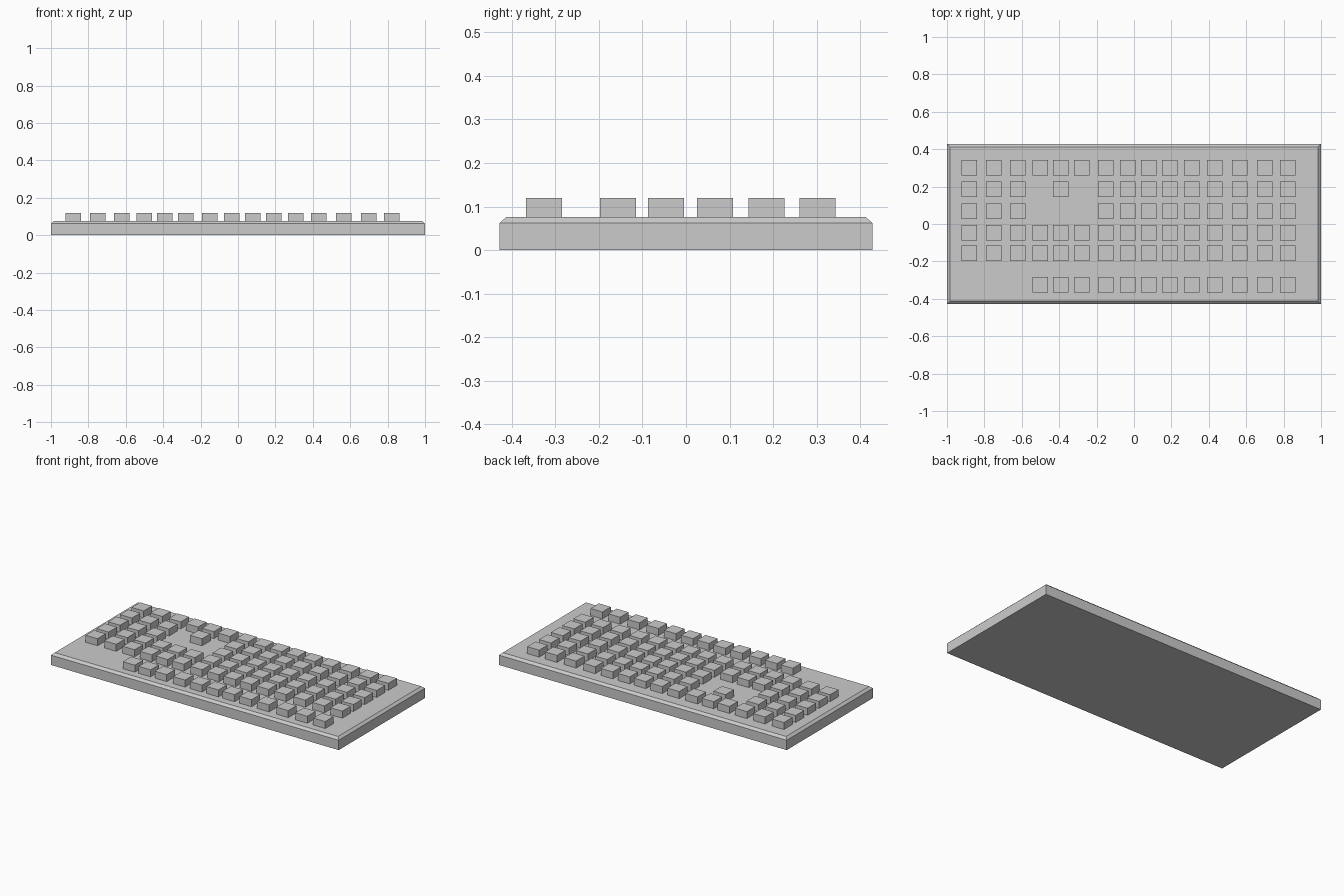
import bpy, bmesh

if "Cube" in bpy.data.objects:
    bpy.data.objects.remove(bpy.data.objects["Cube"])

HALF_X, HALF_Y = 1.0, 0.428
RIM_Z, DECK_Z, BEVEL = 0.062, 0.076, 0.015
KEY, KEY_TOP, KEY_SINK = 0.083, 0.12, 0.07

COLUMNS = [-0.88, -0.75, -0.622, -0.502, -0.392, -0.28, -0.152, -0.034,
           0.08, 0.192, 0.31, 0.432, 0.565, 0.698, 0.822]
# y of each row with its layout: "x" is a key, "." is a gap
ROWS = [(0.302, "xxxxxxxxxxxxxxx"),
        (0.185, "xxx.x.xxxxxxxxx"),
        (0.067, "xxx...xxxxxxxxx"),
        (-0.046, "xxxxxxxxxxxxxxx"),
        (-0.156, "xxxxxxxxxxxxxxx"),
        (-0.326, "...xxxxxxxxxxxx")]


def make_object(name, bm):
    mesh = bpy.data.meshes.new(name)
    bmesh.ops.recalc_face_normals(bm, faces=bm.faces)
    bm.to_mesh(mesh)
    bm.free()
    obj = bpy.data.objects.new(name, mesh)
    bpy.context.collection.objects.link(obj)
    return obj


# Case: stacked rectangular outlines, chamfered around the top rim
bm = bmesh.new()
rings = []
for z, inset in [(0, 0), (RIM_Z, 0), (DECK_Z, BEVEL)]:
    hx, hy = HALF_X - inset, HALF_Y - inset
    rings.append([bm.verts.new((sx * hx, sy * hy, z))
                  for sx, sy in [(-1, -1), (1, -1), (1, 1), (-1, 1)]])
for low, high in zip(rings, rings[1:]):
    for i in range(4):
        j = (i + 1) % 4
        bm.faces.new((low[i], low[j], high[j], high[i]))
bm.faces.new(rings[0])
bm.faces.new(rings[-1])
case = make_object("keyboard_case", bm)

# Key master: a square block slightly sunk into the deck
bm = bmesh.new()
bmesh.ops.create_cube(bm, size=1)
bmesh.ops.scale(bm, vec=(KEY, KEY, KEY_TOP - KEY_SINK), verts=bm.verts)
first_key = make_object("key", bm)
key_mesh = first_key.data
bpy.data.objects.remove(first_key)

# Keys placed row by row, sharing one mesh
for r, (y, layout) in enumerate(ROWS):
    for c, (x, mark) in enumerate(zip(COLUMNS, layout)):
        if mark == "x":
            key = bpy.data.objects.new(f"key_row{r + 1}_col{c + 1}", key_mesh)
            key.location = (x, y, (KEY_TOP + KEY_SINK) / 2)
            key.parent = case
            bpy.context.collection.objects.link(key)
